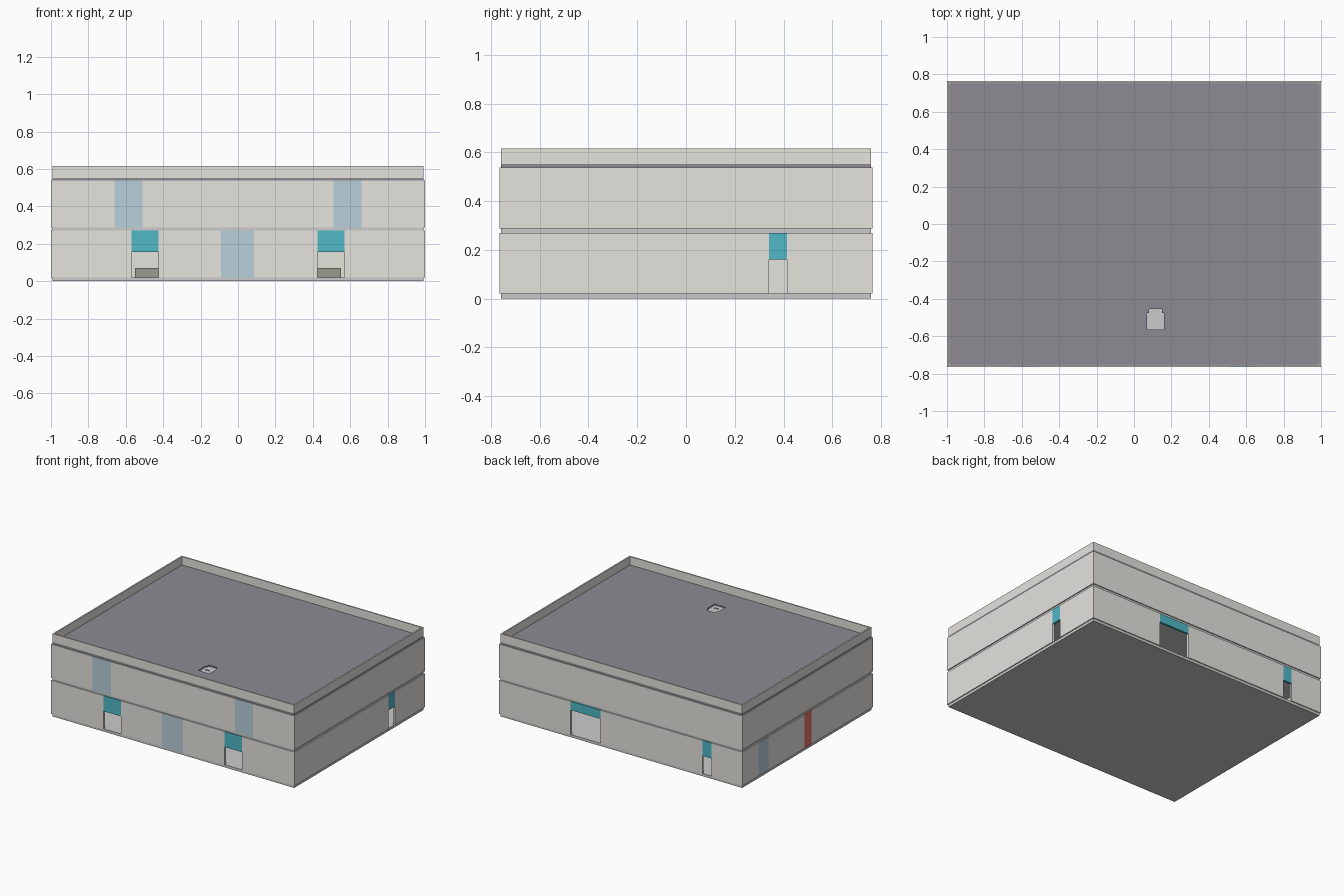
import bpy, bmesh
from mathutils import Matrix, Vector

if "Cube" in bpy.data.objects:
    bpy.data.objects.remove(bpy.data.objects["Cube"])


def mat(name, r, g, b):
    m = bpy.data.materials.new(name)
    m.diffuse_color = (r, g, b, 1)
    m.use_nodes = True
    m.node_tree.nodes["Principled BSDF"].inputs["Base Color"].default_value = m.diffuse_color
    return m


PLASTER = mat("plaster", 0.78, 0.77, 0.73)
CONCRETE = mat("concrete", 0.57, 0.57, 0.57)
ROOF = mat("roof_grey", 0.27, 0.26, 0.29)
TEAL = mat("teal", 0.08, 0.48, 0.57)
BLUE = mat("pale_blue", 0.48, 0.62, 0.70)
RED = mat("red", 0.75, 0.20, 0.14)
DARK = mat("counter_grey", 0.32, 0.32, 0.28)


def boxes(name, items, material):
    """One object from boxes given as (x0, x1, y0, y1, z0, z1)."""
    bm = bmesh.new()
    for x0, x1, y0, y1, z0, z1 in items:
        size = Matrix.Diagonal((x1 - x0, y1 - y0, z1 - z0, 1))
        centre = Vector((x0 + x1, y0 + y1, z0 + z1)) / 2
        bmesh.ops.create_cube(bm, size=1, matrix=Matrix.Translation(centre) @ size)
    me = bpy.data.meshes.new(name)
    bm.to_mesh(me)
    bm.free()
    me.materials.append(material)
    ob = bpy.data.objects.new(name, me)
    bpy.context.collection.objects.link(ob)
    return ob


HX, HY, T = 1.0, 0.765, 0.016      # half sizes and wall thickness
IN = 0.007                         # slab inset from the wall face
SX, SY = HX - IN, HY - IN


def wall(side, z0, z1, gaps=()):
    """Wall run with gaps (a, b, kind, value): door value = head height, panel value = material."""
    def place(a, b, lo, hi):
        return {"front": (a, b, -HY, -HY + T, lo, hi),
                "back": (a, b, HY - T, HY, lo, hi),
                "left": (-HX, -HX + T, a, b, lo, hi),
                "right": (HX - T, HX, a, b, lo, hi)}[side]
    end = HX if side in ("front", "back") else HY - T
    pos, solid = -end, []
    level = "lower" if z0 < 0.2 else "upper"
    for i, (a, b, kind, value) in enumerate(sorted(gaps, key=lambda g: g[0])):
        solid.append(place(pos, a, z0, z1))
        if kind == "door":
            boxes(f"{side}_{level}_door_header_{i}", [place(a, b, value, z1)], TEAL)
        else:
            boxes(f"{side}_{level}_panel_{i}", [place(a, b, z0, z1)], value)
        pos = b
    solid.append(place(pos, end, z0, z1))
    boxes(f"{side}_{level}_wall", solid, PLASTER)


# Lower storey
L0, L1 = 0.02, 0.27
wall("front", L0, L1, [(-0.57, -0.425, "door", 0.155), (-0.09, 0.085, "panel", BLUE),
                       (0.425, 0.57, "door", 0.155)])
wall("right", L0, L1, [(0.34, 0.415, "door", 0.16)])
wall("back", L0, L1, [(-0.744, -0.67, "door", 0.155), (0.165, 0.412, "door", 0.205)])
wall("left", L0, L1, [(-0.047, 0.035, "panel", RED), (0.46, 0.577, "panel", BLUE)])

# Upper storey
U0, U1 = 0.287, 0.538
wall("front", U0, U1, [(-0.66, -0.51, "panel", BLUE), (0.51, 0.66, "panel", BLUE)])
for s in ("right", "back", "left"):
    wall(s, U0, U1)

# Ground and middle floor slabs
boxes("ground_slab", [(-SX, SX, -SY, SY, 0, L0)], CONCRETE)
boxes("middle_slab", [(-SX, SX, -SY, SY, L1, U0)], CONCRETE)

# Roof slab built around the hatch opening (stepped outline)
R1 = 0.553
hx0, hx1, hy0, hy1, hy2 = 0.07, 0.16, -0.565, -0.475, -0.455
boxes("roof_slab", [(-SX, hx0, -SY, SY, U1, R1), (hx1, SX, -SY, SY, U1, R1),
                    (hx0, hx1, -SY, hy0, U1, R1), (hx0, hx1, hy2, SY, U1, R1),
                    (hx0, hx0 + 0.01, hy1, hy2, U1, R1),
                    (hx1 - 0.01, hx1, hy1, hy2, U1, R1)], ROOF)
boxes("roof_hatch", [(hx0, hx1, hy0, hy1, U1, U1 + 0.006),
                     (hx0 + 0.01, hx1 - 0.01, hy1, hy2, U1, U1 + 0.006)], CONCRETE)
boxes("hatch_handle", [(0.1, 0.13, -0.523, -0.518, U1 + 0.010, U1 + 0.014),
                       (0.1, 0.104, -0.523, -0.518, U1 + 0.006, U1 + 0.010),
                       (0.126, 0.13, -0.523, -0.518, U1 + 0.006, U1 + 0.010)], CONCRETE)

# Parapet ring
P, PT = 0.615, 0.010
boxes("parapet", [(-SX, SX, -SY, -SY + PT, R1, P), (-SX, SX, SY - PT, SY, R1, P),
                  (-SX, -SX + PT, -SY + PT, SY - PT, R1, P),
                  (SX - PT, SX, -SY + PT, SY - PT, R1, P)], PLASTER)

# Low counter seen through the front doors
boxes("lobby_counter", [(-0.55, 0.55, -0.15, -0.09, L0, 0.07)], DARK)
